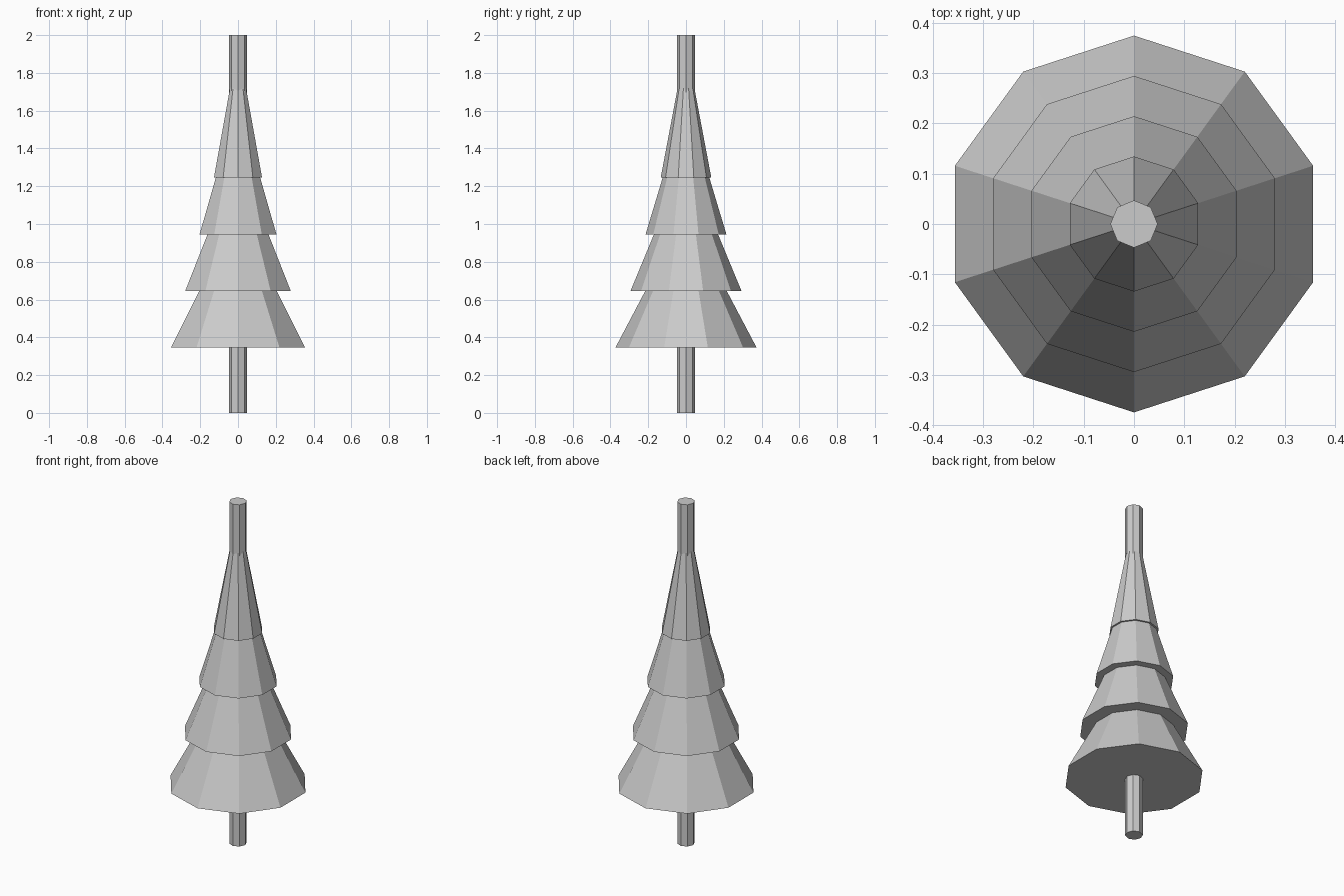
import bpy
import math

cube = bpy.data.objects.get("Cube")
if cube:
    bpy.data.objects.remove(cube, do_unlink=True)

# Single plain grey for the whole tree
grey = bpy.data.materials.new("plain grey")
grey.use_nodes = True
colour = (0.6, 0.6, 0.6, 1.0)
grey.diffuse_color = colour
grey.node_tree.nodes["Principled BSDF"].inputs["Base Color"].default_value = colour


def finish(name):
    obj = bpy.context.object
    obj.name = name
    obj.data.name = name
    obj.data.materials.append(grey)
    return obj


# Octagonal trunk running the full height
TRUNK_HEIGHT = 2.0
bpy.ops.mesh.primitive_cylinder_add(vertices=8, radius=0.047, depth=TRUNK_HEIGHT,
                                    location=(0, 0, TRUNK_HEIGHT / 2))
finish("trunk")

# Four stacked ten-sided cones, each narrower than the one below
TIER_HEIGHT = 0.71
for i in range(4):
    base = 0.345 + 0.3 * i
    bpy.ops.mesh.primitive_cone_add(vertices=10, radius1=0.374 - 0.08 * i, radius2=0,
                                    depth=TIER_HEIGHT,
                                    location=(0, 0, base + TIER_HEIGHT / 2))
    finish(f"foliage_tier_{i + 1}")
